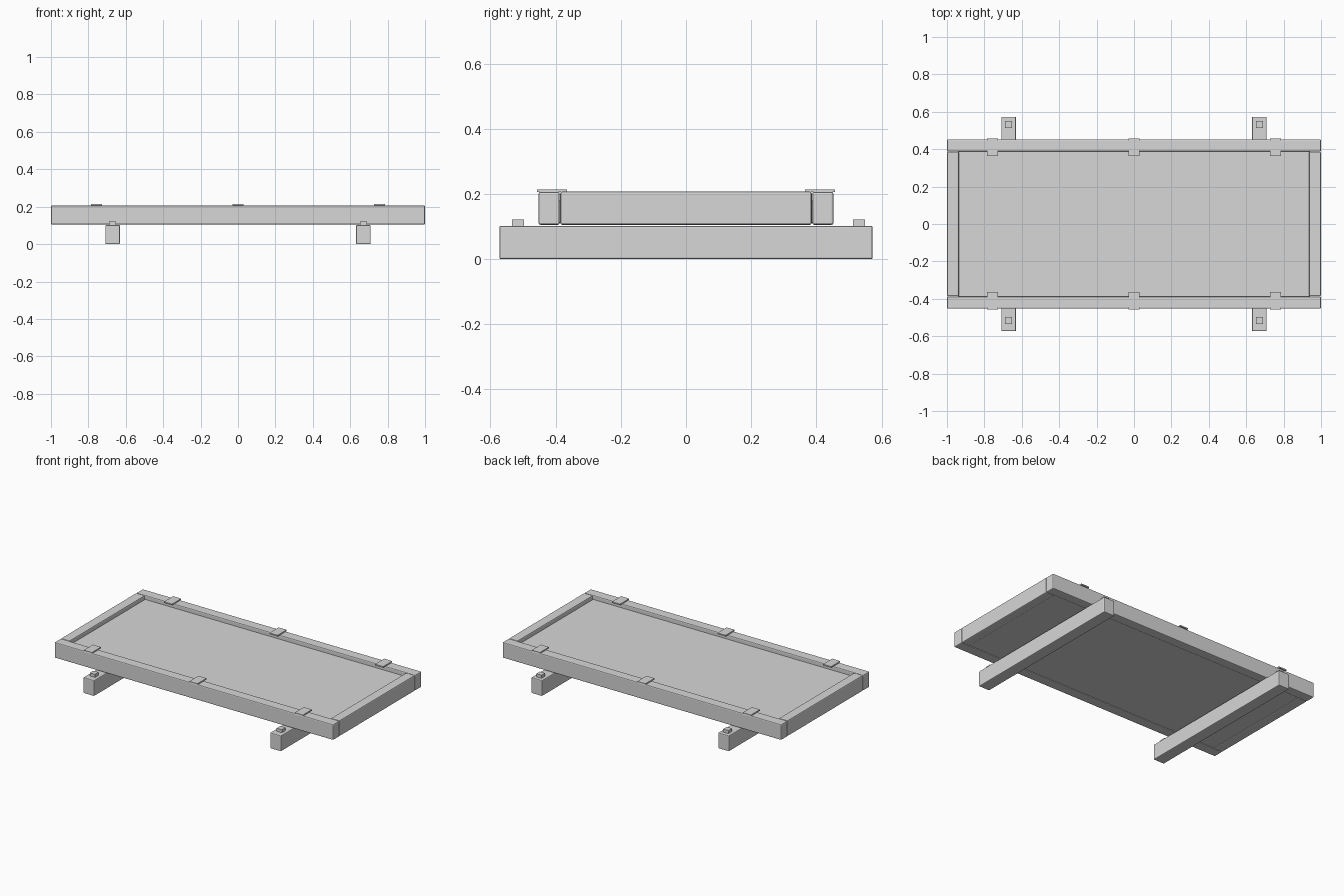
import bpy

if "Cube" in bpy.data.objects:
    bpy.data.objects.remove(bpy.data.objects["Cube"])

grey = bpy.data.materials.new("light_grey")
grey.diffuse_color = (0.68, 0.68, 0.68, 1)
grey.use_nodes = True
grey.node_tree.nodes["Principled BSDF"].inputs["Base Color"].default_value = grey.diffuse_color


def box(name, x, y, z, bevel=0.0):
    """Box from (min, max) ranges, with an optional rounded edge."""
    bpy.ops.mesh.primitive_cube_add(size=1)
    ob = bpy.context.object
    ob.name = name
    for v in ob.data.vertices:
        v.co = [r[0] if c < 0 else r[1] for c, r in zip(v.co, (x, y, z))]
    ob.data.materials.append(grey)
    if bevel:
        m = ob.modifiers.new("rounded_edge", 'BEVEL')
        m.width = bevel
        m.segments = 2
    return ob


def around(c, w):
    return (c - w / 2, c + w / 2)


# Recessed panel, nearly flush with the frame underneath
box("panel", (-0.94, 0.94), (-0.39, 0.39), (0.110, 0.180), 0.004)

for s, side in ((-1, "front"), (1, "back")):
    # Long frame bars
    box(f"{side}_frame_bar", (-1, 1), around(s * 0.42, 0.065), (0.105, 0.206), 0.006)
    # Clips gripping the long bars
    for i, x in enumerate((-0.757, 0, 0.757)):
        box(f"{side}_clip_{i + 1}", around(x, 0.058), around(s * 0.411, 0.093), (0.206, 0.214))

for s, side in ((-1, "left"), (1, "right")):
    # Short frame bars
    box(f"{side}_frame_bar", around(s * 0.968, 0.063), (-0.386, 0.386), (0.105, 0.207), 0.006)
    # Mounting rails with a bolt at each end
    box(f"{side}_mounting_rail", around(s * 0.67, 0.078), (-0.573, 0.573), (0, 0.102), 0.005)
    for y, end in ((-0.516, "front"), (0.531, "back")):
        box(f"{side}_{end}_bolt", around(s * 0.67, 0.037), around(y, 0.037), (0.100, 0.122))
